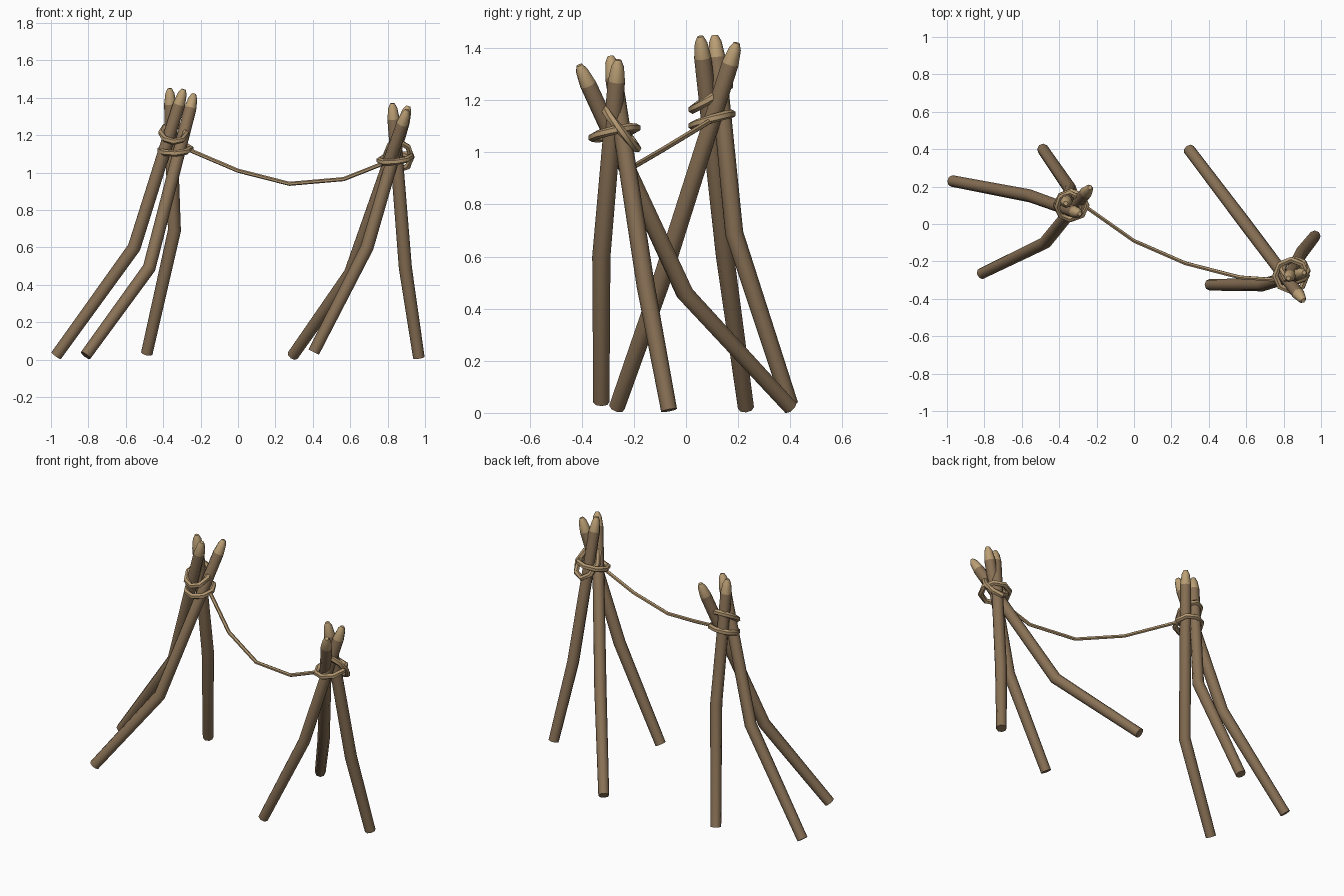
import bpy, bmesh, math
from mathutils import Vector

if "Cube" in bpy.data.objects:
    bpy.data.objects.remove(bpy.data.objects["Cube"])


def material(name, rgb):
    m = bpy.data.materials.new(name)
    m.diffuse_color = (*rgb, 1)
    m.use_nodes = True
    m.node_tree.nodes["Principled BSDF"].inputs["Base Color"].default_value = m.diffuse_color
    return m


BARK = material("brown bark", (0.25, 0.165, 0.092))
CUT = material("pale cut wood", (0.50, 0.35, 0.18))
ROPE = material("tan rope", (0.45, 0.31, 0.165))


def tube(name, pts, radii, sides, mats, closed=False, pale_from=None):
    """Sweep a polygon along a path; rings from pale_from on use the second material."""
    pts = [Vector(p) for p in pts]
    n = len(pts)
    bm = bmesh.new()
    rings = []
    side = None
    for i, p in enumerate(pts):
        a = pts[(i - 1) % n] if closed or i else p
        b = pts[(i + 1) % n] if closed or i < n - 1 else p
        d = ((b - p).normalized() + (p - a).normalized()).normalized()
        if side is None:
            ref = Vector((0, 0, 1)) if abs(d.z) < 0.6 else Vector((0, -1, 0))
            side = ref
        u = (side - d * side.dot(d)).normalized()
        if not closed:
            side = u
        v = d.cross(u)
        rings.append([bm.verts.new(p + radii[i] * (u * math.cos(t) + v * math.sin(t)))
                      for t in (2 * math.pi * k / sides for k in range(sides))])
    for i in range(n if closed else n - 1):
        r, s = rings[i], rings[(i + 1) % n]
        for k in range(sides):
            j = (k + 1) % sides
            f = bm.faces.new((r[k], r[j], s[j], s[k]))
            f.material_index = int(pale_from is not None and i >= pale_from)
    if not closed:
        bm.faces.new(rings[0][::-1])
        f = bm.faces.new(rings[-1])
        f.material_index = int(pale_from is not None)
    bmesh.ops.recalc_face_normals(bm, faces=bm.faces)
    for f in bm.faces:
        f.smooth = True
    me = bpy.data.meshes.new(name)
    bm.to_mesh(me)
    bm.free()
    me.set_sharp_from_angle(angle=math.radians(50))
    for m in mats:
        me.materials.append(m)
    ob = bpy.data.objects.new(name, me)
    bpy.context.collection.objects.link(ob)
    return ob


def pole(name, foot, knee, tip):
    """Bent pole with a sharpened pale end."""
    k, t = Vector(knee), Vector(tip)
    d = (t - k).normalized()
    tube(name, [foot, k, t - d * 0.085, t - d * 0.025, t],
         [0.031, 0.035, 0.033, 0.024, 0.012], 8, [BARK, CUT], pale_from=2)


def lashing(name, c, rx, ry, slope_x, slope_y, r=0.017):
    """Tilted rope loop around the crossing poles."""
    pts = []
    for i in range(8):
        a = 2 * math.pi * i / 8
        x, y = rx * math.cos(a), ry * math.sin(a)
        pts.append((c[0] + x, c[1] + y, c[2] + slope_x * x + slope_y * y))
    tube(name, pts, [r] * 8, 6, [ROPE], closed=True)


# left tripod
pole("left_tripod_outer_pole", (-0.973, 0.23, 0.02), (-0.555, 0.15, 0.60), (-0.29, 0.055, 1.445))
pole("left_tripod_front_pole", (-0.815, -0.265, 0.022), (-0.475, -0.10, 0.49), (-0.235, 0.195, 1.42))
pole("left_tripod_back_pole", (-0.488, 0.40, 0.032), (-0.34, 0.185, 0.69), (-0.365, 0.11, 1.45))

# right tripod
pole("right_tripod_back_pole", (0.293, 0.40, 0.022), (0.60, -0.005, 0.46), (0.905, -0.41, 1.335))
pole("right_tripod_inner_pole", (0.405, -0.325, 0.04), (0.69, -0.325, 0.60), (0.91, -0.26, 1.355))
pole("right_tripod_outer_pole", (0.967, -0.065, 0.01), (0.895, -0.155, 0.49), (0.825, -0.29, 1.37))

# rope lashings
lashing("left_lower_lashing", (-0.335, 0.10, 1.125), 0.082, 0.075, 0.05, 0.30)
lashing("left_upper_lashing", (-0.345, 0.095, 1.21), 0.066, 0.070, -0.05, 0.65)
lashing("right_level_lashing", (0.84, -0.275, 1.075), 0.085, 0.085, 0.12, 0.22)
lashing("right_tilted_lashing", (0.86, -0.25, 1.09), 0.068, 0.062, -0.1, -1.2)

# sagging line between the tripods
line = [(-0.27, 0.10, 1.125), (0.0, -0.09, 1.01), (0.275, -0.21, 0.94),
        (0.565, -0.285, 0.965), (0.78, -0.30, 1.05)]
tube("hanging_line", line, [0.011] * 5, 6, [ROPE])
